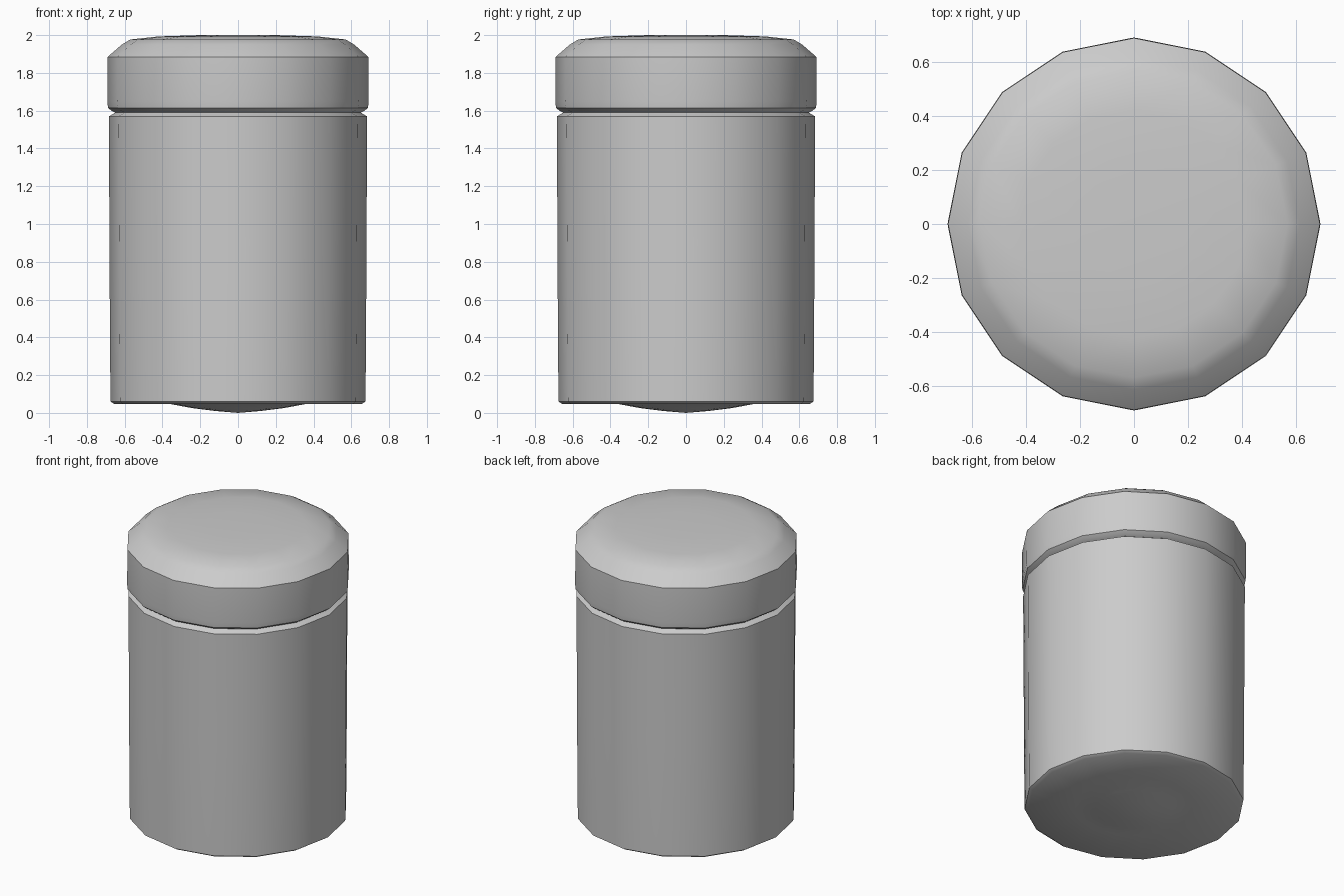
import bpy, bmesh, math

if "Cube" in bpy.data.objects:
    bpy.data.objects.remove(bpy.data.objects["Cube"])

SIDES = 16


def lathe(name, profile, angle=40):
    """Revolve (radius, z) points around z; radius 0 makes a pole."""
    bm = bmesh.new()
    rings = []
    for r, z in profile:
        n = 1 if r == 0 else SIDES
        rings.append([bm.verts.new((r * math.cos(2 * math.pi * i / SIDES),
                                    r * math.sin(2 * math.pi * i / SIDES), z))
                      for i in range(n)])
    for a, b in zip(rings, rings[1:]):
        for i in range(SIDES):
            j = (i + 1) % SIDES
            if len(a) == 1:
                bm.faces.new((a[0], b[j], b[i]))
            elif len(b) == 1:
                bm.faces.new((a[i], a[j], b[0]))
            else:
                bm.faces.new((a[i], a[j], b[j], b[i]))
    bmesh.ops.recalc_face_normals(bm, faces=bm.faces)
    mesh = bpy.data.meshes.new(name)
    bm.to_mesh(mesh)
    bm.free()
    obj = bpy.data.objects.new(name, mesh)
    bpy.context.collection.objects.link(obj)
    bpy.ops.object.select_all(action='DESELECT')
    obj.select_set(True)
    bpy.context.view_layer.objects.active = obj
    bpy.ops.object.shade_smooth_by_angle(angle=math.radians(angle))
    return obj


# Canister body: bulged base, slightly flared wall, neck tucked under the lid
lathe("body", [(0, 0.0), (0.12, 0.01), (0.24, 0.025), (0.36, 0.047),
               (0.655, 0.047), (0.675, 0.06), (0.678, 0.41), (0.68, 0.81),
               (0.682, 1.22), (0.684, 1.57), (0.66, 1.583), (0.65, 1.59)])

# Lid: rolled lower rim, straight band, chamfer and softly domed top
lathe("lid", [(0.65, 1.59), (0.67, 1.6), (0.688, 1.615), (0.692, 1.65),
              (0.69, 1.885), (0.615, 1.95), (0.57, 1.977), (0.42, 1.993),
              (0.2, 2.0), (0, 2.0)])
